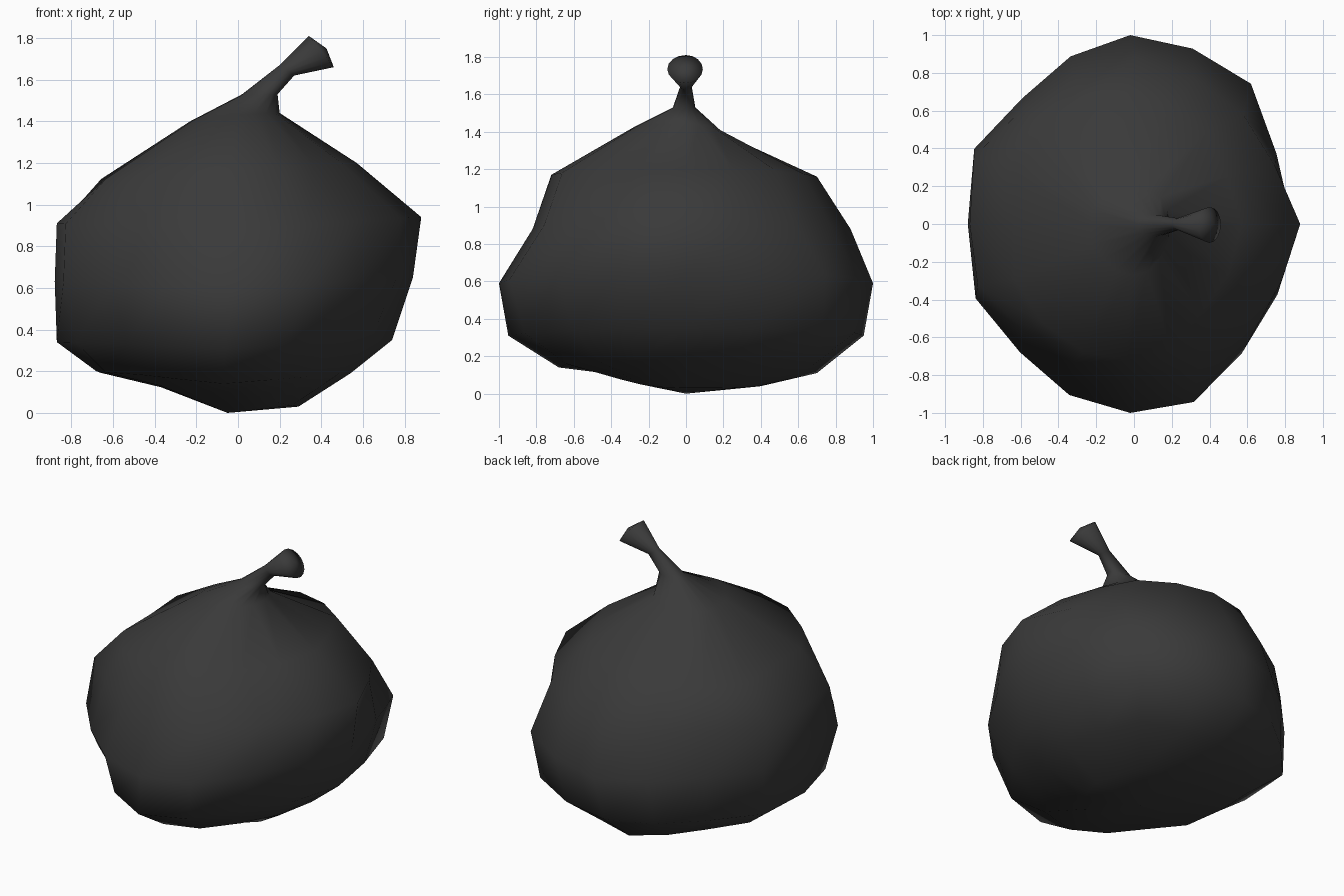
import bpy, bmesh, math

if "Cube" in bpy.data.objects:
    bpy.data.objects.remove(bpy.data.objects["Cube"])

SIDES = 16
# each ring: (right x, z), (back y, z), (left x, z), (front y, z)
BODY = [
    ((.29, .03), (.40, .04), (-.38, .13), (-.36, .10)),
    ((.54, .19), (.70, .11), (-.68, .20), (-.68, .14)),
    ((.74, .35), (.95, .31), (-.87, .34), (-.95, .31)),
    ((.84, .65), (1.0, .59), (-.88, .63), (-1.0, .59)),
    ((.88, .94), (.88, .88), (-.87, .91), (-.82, .88)),
    ((.57, 1.20), (.70, 1.16), (-.64, 1.12), (-.72, 1.17)),
    ((.20, 1.44), (.20, 1.39), (-.23, 1.40), (-.27, 1.43)),
]
STEM = [
    ((.19, 1.53), (.05, 1.53), (.02, 1.53), (-.07, 1.53)),
    ((.27, 1.62), (.03, 1.645), (.20, 1.67), (-.03, 1.645)),
    ((.46, 1.66), (.09, 1.735), (.34, 1.81), (-.10, 1.735)),
]
# irregular lumps around the body, counter-clockwise from the right
LUMPS = [1, .96, 1.02, .99, 1, .97, .96, 1.05, 1, 1.03, .96, .98, 1, 1.02, .97, .98]
# swelling of each body ring towards its four corners, counter-clockwise
CORNERS = [
    (1, 1, 1, 1),
    (1.08, 1, .95, 1),
    (1.07, 1, .86, .93),
    (1.03, .98, 1, 1),
    (.91, 1.01, 1, .96),
    (.96, 1.12, 1.08, .95),
    (1, 1, 1, 1),
]


def ring(bm, quad, corners=None):
    right, back, left, front = quad
    cx = (right[0] + left[0]) / 2
    half = (right[0] - left[0]) / 2
    verts = []
    for i in range(SIDES):
        a = 2 * math.pi * i / SIDES
        c, s = math.cos(a), math.sin(a)
        k = 1
        if corners:
            k = LUMPS[i] * (1 + (corners[i * 4 // SIDES] - 1) * math.sin(2 * a) ** 2)
        side = back if s >= 0 else front
        end = right if c >= 0 else left
        z = side[1] + (end[1] - side[1]) * abs(c)
        verts.append(bm.verts.new((cx + k * half * c, k * abs(side[0]) * s, z)))
    return verts


bm = bmesh.new()
rings = [ring(bm, q, c) for q, c in zip(BODY, CORNERS)] + [ring(bm, q) for q in STEM]
bottom = bm.verts.new((-.05, 0, 0))
tip = bm.verts.new((.425, 0, 1.75))

# skin between rings, closed at the base and the stem end
for i in range(SIDES):
    j = (i + 1) % SIDES
    bm.faces.new((bottom, rings[0][j], rings[0][i]))
    for lo, hi in zip(rings, rings[1:]):
        bm.faces.new((lo[i], lo[j], hi[j], hi[i]))
    bm.faces.new((rings[-1][i], rings[-1][j], tip))
bmesh.ops.recalc_face_normals(bm, faces=bm.faces)
for f in bm.faces:
    f.smooth = True

mesh = bpy.data.meshes.new("fruit_with_stem")
bm.to_mesh(mesh)
bm.free()
fruit = bpy.data.objects.new("fruit_with_stem", mesh)
bpy.context.collection.objects.link(fruit)

# dark skin
skin = bpy.data.materials.new("dark_skin")
skin.diffuse_color = (.042, .042, .042, 1)
skin.use_nodes = True
skin.node_tree.nodes["Principled BSDF"].inputs["Base Color"].default_value = skin.diffuse_color
mesh.materials.append(skin)
